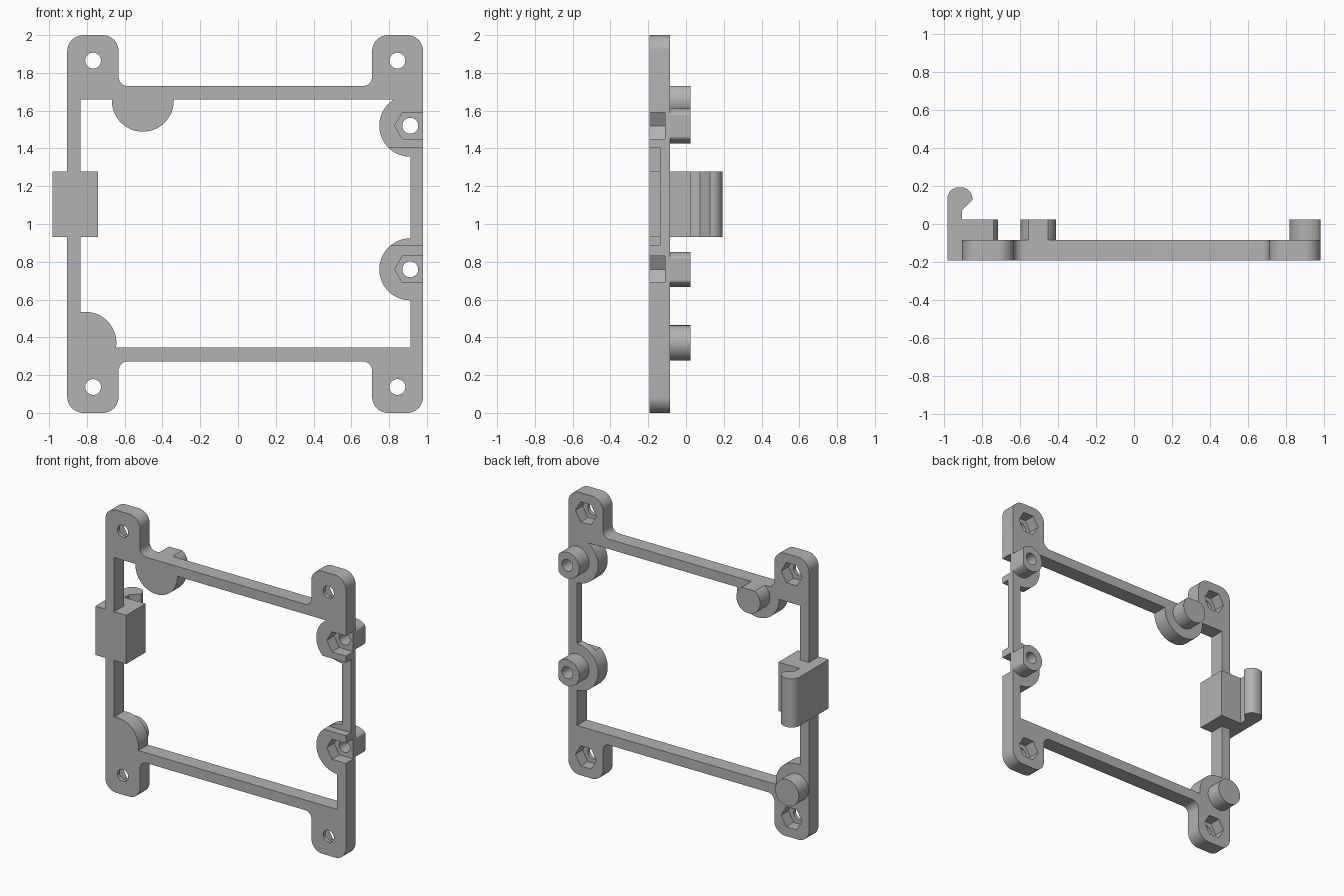
import bpy, bmesh, math
from mathutils import Vector

if "Cube" in bpy.data.objects:
    bpy.data.objects.remove(bpy.data.objects["Cube"], do_unlink=True)

FRONT, BACK, BOSS_TOP = -0.193, -0.085, 0.024
RIGHT_EDGE, TOP_EDGE = 0.98, 1.73

grey = bpy.data.materials.new("plain grey")
grey.use_nodes = True
grey.diffuse_color = (0.45, 0.45, 0.45, 1)
grey.node_tree.nodes["Principled BSDF"].inputs["Base Color"].default_value = (0.45, 0.45, 0.45, 1)


def rounded(corners, steps=10):
    """Outline with right-angled corners (x, y, radius) turned into arcs."""
    out = []
    for i, (x, y, r) in enumerate(corners):
        p = Vector((x, y))
        if r == 0:
            out.append(p)
            continue
        a = (Vector(corners[i - 1][:2]) - p).normalized()
        b = (Vector(corners[(i + 1) % len(corners)][:2]) - p).normalized()
        centre = p + r * (a + b)
        for k in range(steps + 1):
            t = math.pi / 2 * k / steps
            out.append(centre - r * (math.cos(t) * b + math.sin(t) * a))
    return out


def rect(x0, x1, z0, z1):
    return [(x0, z0), (x1, z0), (x1, z1), (x0, z1)]


def ring(x, z, r, n=64, xmin=-9, xmax=9, zmax=9):
    """Circle (or hexagon) outline, flattened at the given limits."""
    out = []
    for k in range(n):
        t = 2 * math.pi * k / n
        p = (min(max(x + r * math.cos(t), xmin), xmax), min(z + r * math.sin(t), zmax))
        out.append(p)
    return out


def prism(name, pts, lo, hi, upright=False):
    """Extrude an outline along y, or along z when upright."""
    bm = bmesh.new()
    place = (lambda p, d: (p[0], p[1], d)) if upright else (lambda p, d: (p[0], d, p[1]))
    face = bm.faces.new([bm.verts.new(place(p, lo)) for p in pts])
    moved = bmesh.ops.extrude_face_region(bm, geom=[face])["geom"]
    step = Vector(place((0, 0), hi - lo))
    bmesh.ops.translate(bm, vec=step, verts=[v for v in moved if isinstance(v, bmesh.types.BMVert)])
    bmesh.ops.remove_doubles(bm, verts=bm.verts, dist=0.00001)
    bmesh.ops.recalc_face_normals(bm, faces=bm.faces)
    mesh = bpy.data.meshes.new(name)
    bm.to_mesh(mesh)
    bm.free()
    mesh.materials.append(grey)
    obj = bpy.data.objects.new(name, mesh)
    bpy.context.collection.objects.link(obj)
    return obj


def activate(obj):
    bpy.ops.object.select_all(action='DESELECT')
    obj.select_set(True)
    bpy.context.view_layer.objects.active = obj


def combine(obj, operation, pts, lo, hi):
    """Join or cut a prism, then discard the helper."""
    tool = prism("helper", pts, lo, hi)
    tool.hide_render = True
    mod = obj.modifiers.new(operation.lower(), 'BOOLEAN')
    mod.operation, mod.solver, mod.object = operation, 'EXACT', tool
    activate(obj)
    bpy.ops.object.modifier_apply(modifier=mod.name)
    bpy.data.objects.remove(tool, do_unlink=True)


# Frame plate with four rounded mounting tabs
R, F = 0.085, 0.05
L, LI, RI = -0.904, -0.632, 0.71
frame = prism("frame", rounded([
    (L, 0, R), (LI, 0, R), (LI, 0.273, F), (RI, 0.273, F), (RI, 0, R), (RIGHT_EDGE, 0, R),
    (RIGHT_EDGE, 2, R), (RI, 2, R), (RI, TOP_EDGE, F), (LI, TOP_EDGE, F), (LI, 2, R), (L, 2, R)]),
    FRONT, BACK)
combine(frame, 'DIFFERENCE', rect(-0.835, 0.912, 0.345, 1.66), -1, 1)

# Round pads that widen the frame behind each standoff
solid_spots = {"upper_right_peg": (-0.504, 1.653), "lower_right_peg": (-0.808, 0.371)}
screw_spots = {"upper_left_standoff": (0.912, 1.52), "lower_left_standoff": (0.912, 0.76)}
for x, z in [*solid_spots.values(), *screw_spots.values()]:
    combine(frame, 'UNION', ring(x, z, 0.164, xmin=-0.88, xmax=0.95, zmax=1.7), FRONT, BACK)

# Tab screw holes with hexagonal nut pockets on the back
for x in (-0.767, 0.844):
    for z in (0.137, 1.865):
        combine(frame, 'DIFFERENCE', ring(x, z, 0.042, 32), -1, 1)
        combine(frame, 'DIFFERENCE', ring(x, z, 0.082, 6), BACK - 0.082, 1)

# Side-loading nut slots on the front, and the thinned left rail
for x, z in screw_spots.values():
    combine(frame, 'DIFFERENCE', ring(x, z, 0.042, 32), -1, 1)
    slot = [(x - 0.082, z), (x - 0.041, z - 0.071), (1.1, z - 0.071),
            (1.1, z + 0.071), (x - 0.041, z + 0.071)]
    combine(frame, 'DIFFERENCE', slot, -1, FRONT + 0.082)
combine(frame, 'DIFFERENCE', rect(0.7, 1.1, 0.885, 1.402), -1, -0.137)

# Pegs and drilled standoffs, flattened where they meet the outer edge
parts = [frame]
for name, (x, z) in {**solid_spots, **screw_spots}.items():
    peg = prism(name, ring(x, z, 0.093, xmax=RIGHT_EDGE, zmax=TOP_EDGE), BACK, BOSS_TOP)
    if name in screw_spots:
        combine(peg, 'DIFFERENCE', ring(x, z, 0.042, 32), -1, 1)
    parts.append(peg)

# Snap latch block with a hooked lip
parts.append(prism("snap_latch", rounded([
    (-0.982, FRONT, 0), (-0.74, FRONT, 0), (-0.74, BOSS_TOP, 0), (-0.905, BOSS_TOP, 0),
    (-0.905, 0.073, 0), (-0.85, 0.127, 0), (-0.85, 0.193, 0.06), (-0.982, 0.193, 0.06)]),
    0.932, 1.277, upright=True))

for obj in parts:
    activate(obj)
    bpy.ops.object.shade_smooth_by_angle(angle=math.radians(30))
